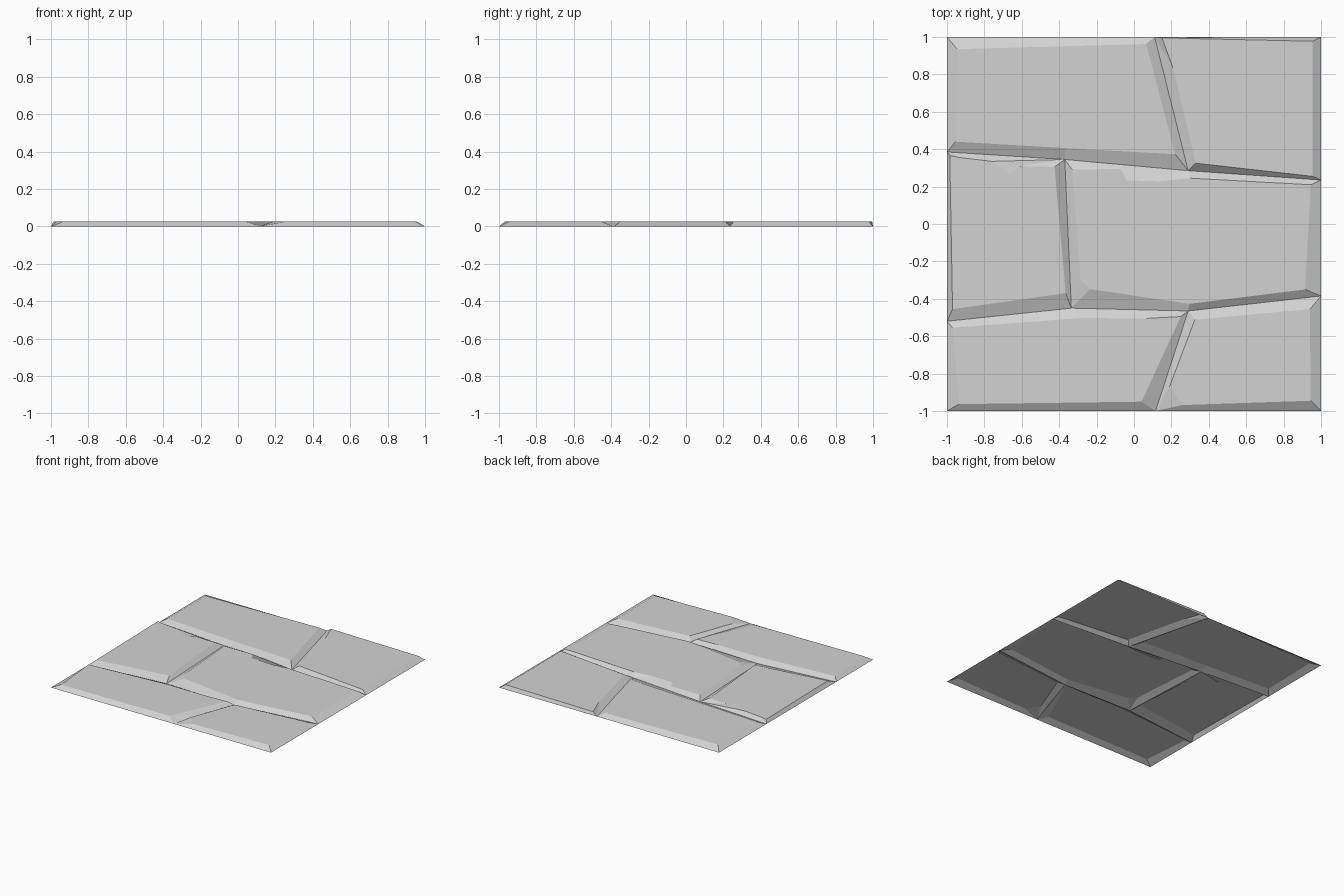
import bpy
import bmesh

cube = bpy.data.objects.get("Cube")
if cube:
    bpy.data.objects.remove(cube, do_unlink=True)

TOP = 0.027

stone_grey = bpy.data.materials.new("stone_grey")
stone_grey.use_nodes = True
colour = (0.65, 0.65, 0.65, 1)
stone_grey.diffuse_color = colour
stone_grey.node_tree.nodes["Principled BSDF"].inputs["Base Color"].default_value = colour

# Shared corners where the joints between the stones meet, at ground level
back_l, back_m, back_r = (-1, 1), (0.11, 1), (1, 1)
upper_l, upper_a, upper_b, upper_r = (-1, 0.385), (-0.37, 0.345), (0.29, 0.285), (1, 0.235)
lower_l, lower_a, lower_b, lower_r = (-1, -0.52), (-0.335, -0.45), (0.29, -0.465), (1, -0.385)
front_l, front_m, front_r = (-1, -1), (0.115, -1), (1, -1)


def make_stone(name, corners):
    """Open slab: each ground corner carries one or more points of the top face."""
    bm = bmesh.new()
    rings = []
    for (x, y), tops in corners:
        base = bm.verts.new((x, y, 0))
        rings.append((base, [bm.verts.new((u, v, TOP)) for u, v in tops]))
    for i, (base, tops) in enumerate(rings):
        next_base, next_tops = rings[(i + 1) % len(rings)]
        # Chipped corner facets
        for a, b in zip(tops, tops[1:]):
            bm.faces.new((base, b, a))
        # Bevelled side
        bm.faces.new((base, next_base, next_tops[0], tops[-1]))
    # Flat walking surface
    bm.faces.new([v for _, tops in rings for v in tops])
    bmesh.ops.triangulate(bm, faces=[f for f in bm.faces if len(f.verts) > 4])
    mesh = bpy.data.meshes.new(name)
    bm.to_mesh(mesh)
    bm.free()
    mesh.materials.append(stone_grey)
    stone = bpy.data.objects.new(name, mesh)
    bpy.context.collection.objects.link(stone)


# Back row, corners counter-clockwise
make_stone("back_left_stone", [
    (back_l, [(-0.945, 0.935)]),
    (upper_l, [(-0.955, 0.44)]),
    (upper_a, [(-0.37, 0.406)]),
    (upper_b, [(0.22, 0.373)]),
    (back_m, [(0.065, 0.962)]),
])
make_stone("back_right_stone", [
    (back_m, [(0.15, 0.995), (0.21, 0.83)]),
    (upper_b, [(0.33, 0.325)]),
    (upper_r, [(0.955, 0.255)]),
    (back_r, [(0.955, 0.977)]),
])

# Middle row, with chipped back edges
make_stone("middle_left_stone", [
    (upper_l, [(-0.93, 0.355), (-0.985, 0.365)]),
    (lower_l, [(-0.97, -0.455)]),
    (lower_a, [(-0.365, -0.37)]),
    (upper_a, [(-0.425, 0.305), (-0.61, 0.31), (-0.66, 0.26), (-0.76, 0.335)]),
])
make_stone("middle_right_stone", [
    (upper_a, [(-0.07, 0.295), (-0.33, 0.29)]),
    (lower_a, [(-0.285, -0.3), (-0.235, -0.348)]),
    (lower_b, [(0.295, -0.427)]),
    (lower_r, [(0.915, -0.35)]),
    (upper_r, [(0.945, 0.21)]),
    (upper_b, [(0.3, 0.245), (0.14, 0.228), (-0.04, 0.233)]),
])

# Front row
make_stone("front_left_stone", [
    (lower_l, [(-0.97, -0.555)]),
    (front_l, [(-0.935, -0.963)]),
    (front_m, [(0.04, -0.95)]),
    (lower_b, [(0.25, -0.495), (0.06, -0.505)]),
    (lower_a, [(-0.29, -0.503)]),
])
make_stone("front_right_stone", [
    (lower_b, [(0.325, -0.512)]),
    (front_m, [(0.19, -0.87), (0.26, -0.968)]),
    (front_r, [(0.945, -0.945)]),
    (lower_r, [(0.94, -0.455)]),
])
